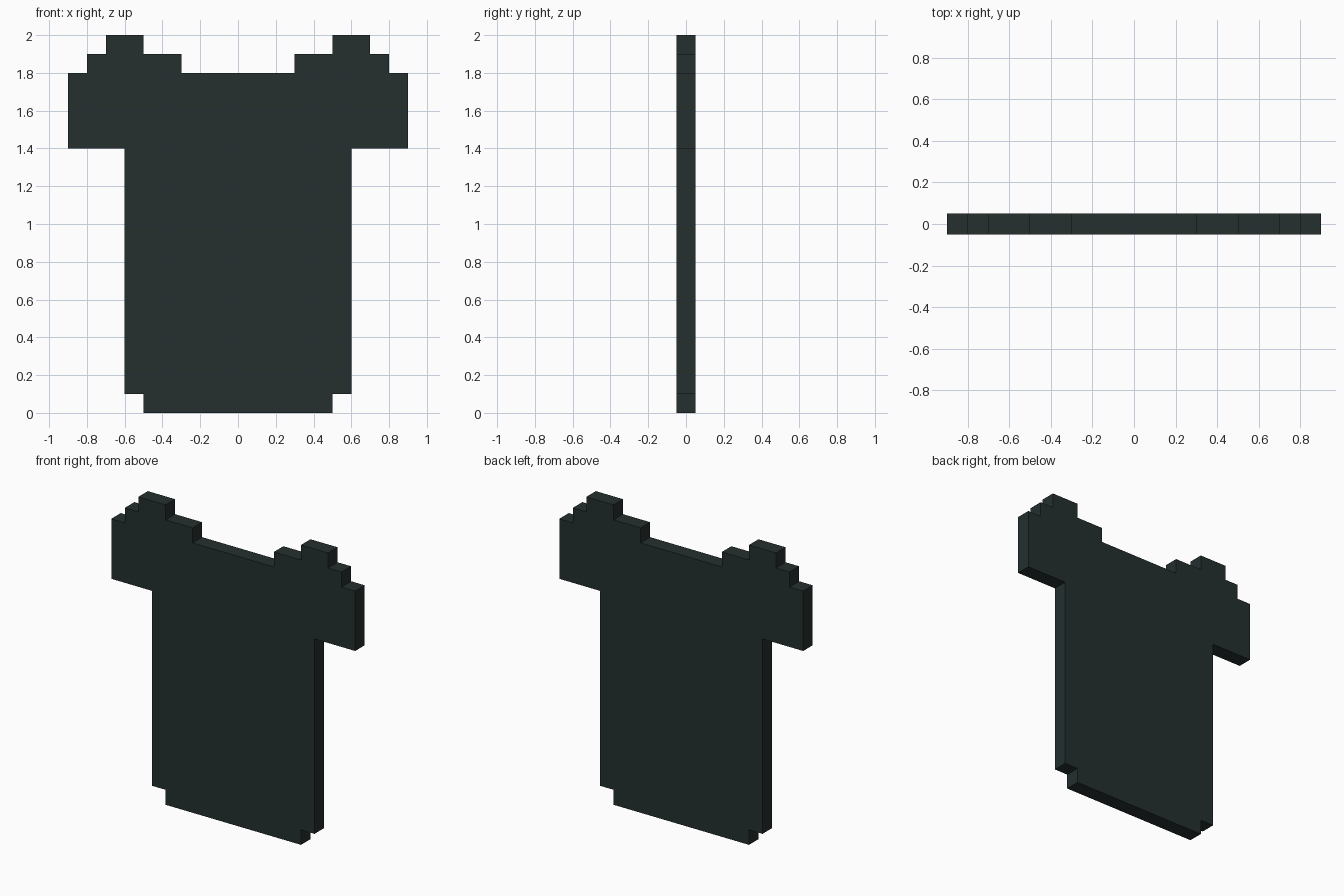
import bpy, bmesh

if "Cube" in bpy.data.objects:
    bpy.data.objects.remove(bpy.data.objects["Cube"])

# Single dark cloth colour
cloth = bpy.data.materials.new("dark_green_grey")
cloth.diffuse_color = (0.018, 0.029, 0.028, 1.0)
cloth.use_nodes = True
cloth.node_tree.nodes["Principled BSDF"].inputs["Base Color"].default_value = cloth.diffuse_color

# Right half of the stepped shirt outline (x, z), hem to neckline
half = [(0.5, 0.0), (0.5, 0.1), (0.6, 0.1), (0.6, 1.4), (0.9, 1.4), (0.9, 1.8),
        (0.8, 1.8), (0.8, 1.9), (0.7, 1.9), (0.7, 2.0), (0.5, 2.0), (0.5, 1.9),
        (0.3, 1.9), (0.3, 1.8)]
outline = half + [(-x, z) for x, z in reversed(half)]

# Extrude the mirrored outline front to back
bm = bmesh.new()
front = bm.faces.new([bm.verts.new((x, -0.05, z)) for x, z in outline])
ext = bmesh.ops.extrude_face_region(bm, geom=[front], use_keep_orig=True)
moved = [g for g in ext["geom"] if isinstance(g, bmesh.types.BMVert)]
bmesh.ops.translate(bm, verts=moved, vec=(0, 0.1, 0))
bmesh.ops.recalc_face_normals(bm, faces=bm.faces)

mesh = bpy.data.meshes.new("shirt")
bm.to_mesh(mesh)
bm.free()
mesh.materials.append(cloth)
shirt = bpy.data.objects.new("shirt", mesh)
bpy.context.collection.objects.link(shirt)
